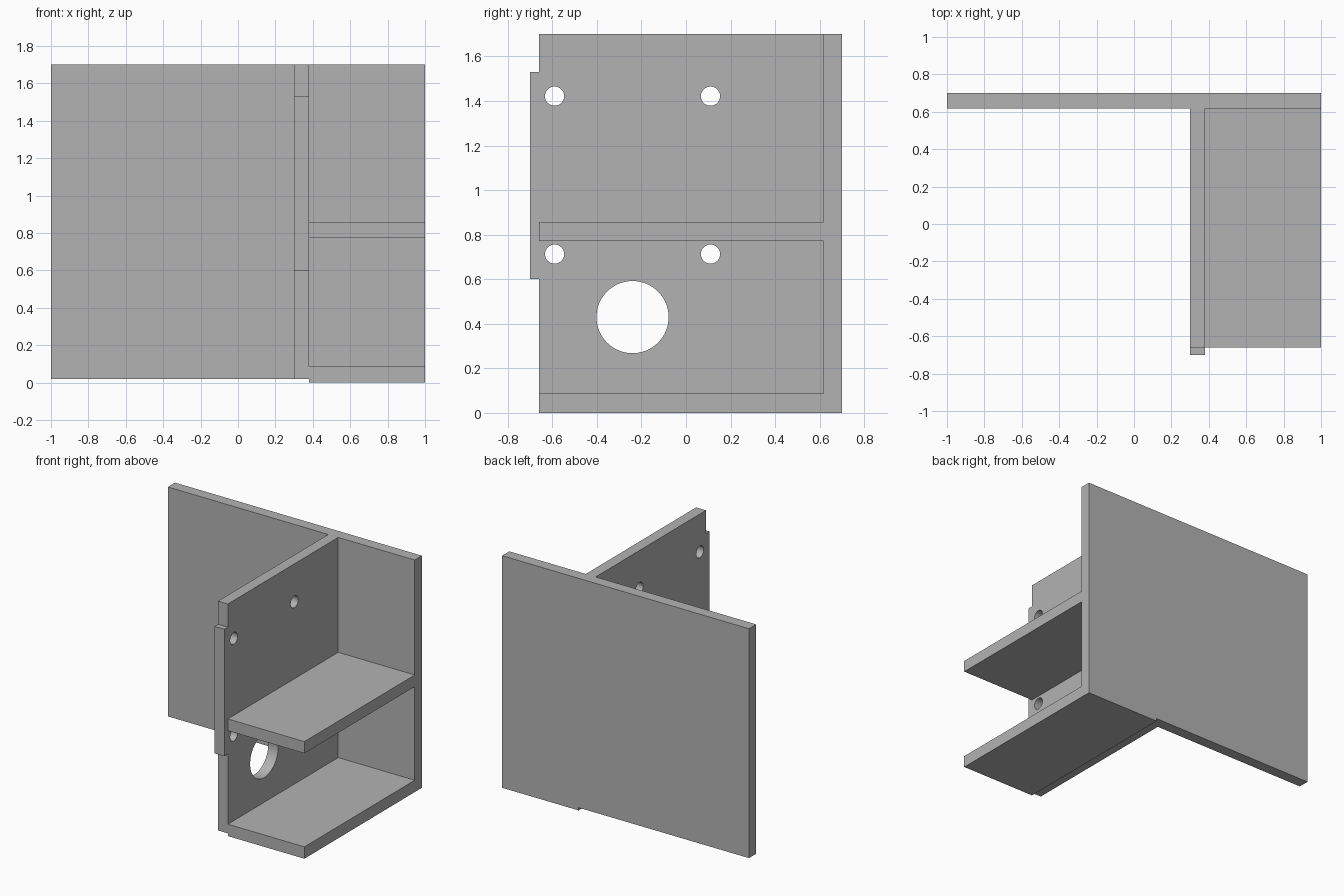
import bpy
import bmesh
import math
from mathutils import Matrix

if "Cube" in bpy.data.objects:
    bpy.data.objects.remove(bpy.data.objects["Cube"], do_unlink=True)

grey = bpy.data.materials.new("plain_grey")
grey.use_nodes = True
colour = (0.45, 0.45, 0.45, 1)
grey.diffuse_color = colour
grey.node_tree.nodes["Principled BSDF"].inputs["Base Color"].default_value = colour


def make_object(name, bm):
    bmesh.ops.recalc_face_normals(bm, faces=bm.faces)
    mesh = bpy.data.meshes.new(name)
    bm.to_mesh(mesh)
    bm.free()
    mesh.materials.append(grey)
    obj = bpy.data.objects.new(name, mesh)
    bpy.context.collection.objects.link(obj)
    return obj


def box(name, x, y, z):
    bm = bmesh.new()
    bmesh.ops.create_cube(bm, size=1)
    for v in bm.verts:
        v.co = [(a + b) / 2 + c * (b - a) for c, (a, b) in zip(v.co, (x, y, z))]
    return make_object(name, bm)


def extruded_profile(name, points, x0, x1):
    """Extrude a (y, z) outline along x."""
    bm = bmesh.new()
    face = bm.faces.new([bm.verts.new((x0, y, z)) for y, z in points])
    new = bmesh.ops.extrude_face_region(bm, geom=[face])["geom"]
    bmesh.ops.translate(bm, vec=(x1 - x0, 0, 0),
                        verts=[g for g in new if isinstance(g, bmesh.types.BMVert)])
    return make_object(name, bm)


def hole_cutter(y, z, radius):
    bm = bmesh.new()
    bmesh.ops.create_cone(bm, cap_ends=True, segments=64, radius1=radius,
                          radius2=radius, depth=0.3,
                          matrix=Matrix.Translation((web_x[0], y, z))
                          @ Matrix.Rotation(math.pi / 2, 4, "Y"))
    obj = make_object("hole_cutter", bm)
    obj.hide_render = True
    return obj


def combine(target, tool, operation):
    """Apply a boolean to the target and discard the tool."""
    mod = target.modifiers.new("combine", "BOOLEAN")
    mod.operation, mod.solver, mod.object = operation, "EXACT", tool
    bpy.context.view_layer.update()
    graph = bpy.context.evaluated_depsgraph_get()
    mesh = bpy.data.meshes.new_from_object(target.evaluated_get(graph))
    target.modifiers.clear()
    target.data = mesh
    bpy.data.objects.remove(tool, do_unlink=True)


web_x = (0.30, 0.38)
top, base = 1.70, 0.02
front, back, inner = -0.66, 0.70, 0.617

# Wide back plate
bracket = box("shelf_bracket", (-1, 1), (inner, back), (base, top))

# Upright web with a locating tab on its front edge
web = extruded_profile("upright_web", [
    (front, base), (0.66, base), (0.66, top), (front, top),
    (front, 1.53), (-0.70, 1.53), (-0.70, 0.60), (front, 0.60)], *web_x)
combine(bracket, web, "UNION")

# Middle and bottom shelves
combine(bracket, box("middle_shelf", (0.34, 1), (front, 0.66), (0.772, 0.858)), "UNION")
combine(bracket, box("bottom_shelf", (web_x[1], 1), (front, back), (0, 0.087)), "UNION")

# Four screw holes and one large cable hole through the web
for y in (-0.59, 0.11):
    for z in (0.713, 1.422):
        combine(bracket, hole_cutter(y, z, 0.043), "DIFFERENCE")
combine(bracket, hole_cutter(-0.24, 0.43, 0.162), "DIFFERENCE")

# Smooth the hole walls and keep the plate edges sharp
bpy.ops.object.select_all(action="DESELECT")
bracket.select_set(True)
bpy.context.view_layer.objects.active = bracket
bpy.ops.object.shade_smooth_by_angle(angle=math.radians(30))
